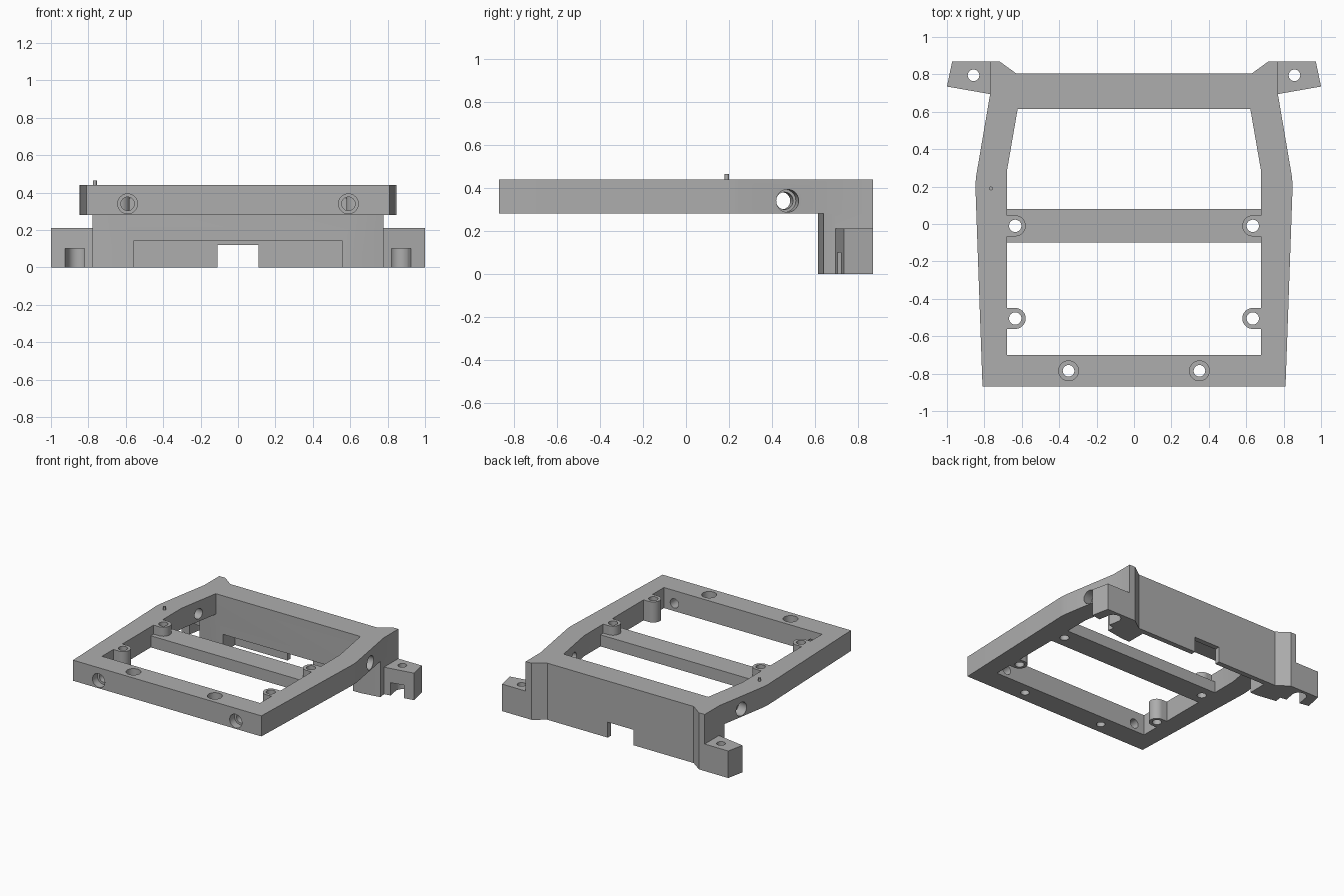
import bpy, bmesh
from math import radians
from mathutils import Vector

old = bpy.data.objects.get("Cube")
if old:
    bpy.data.objects.remove(old, do_unlink=True)

grey = bpy.data.materials.new("mid grey")
grey.use_nodes = True
COLOUR = (0.42, 0.42, 0.42, 1)
grey.diffuse_color = COLOUR
grey.node_tree.nodes["Principled BSDF"].inputs["Base Color"].default_value = COLOUR

BOTTOM, TOP = 0.28, 0.44


def finish(name, bm):
    bmesh.ops.recalc_face_normals(bm, faces=bm.faces)
    mesh = bpy.data.meshes.new(name)
    bm.to_mesh(mesh)
    bm.free()
    mesh.materials.append(grey)
    obj = bpy.data.objects.new(name, mesh)
    bpy.context.collection.objects.link(obj)
    return obj


def prism(name, points, z0, z1):
    """Extrude a plan outline between two heights."""
    bm = bmesh.new()
    face = bm.faces.new([bm.verts.new((x, y, z0)) for x, y in points])
    new = bmesh.ops.extrude_face_region(bm, geom=[face])["geom"]
    bmesh.ops.translate(bm, vec=(0, 0, z1 - z0),
                        verts=[v for v in new if isinstance(v, bmesh.types.BMVert)])
    return finish(name, bm)


def box(name, x0, x1, y0, y1, z0, z1):
    return prism(name, [(x0, y0), (x1, y0), (x1, y1), (x0, y1)], z0, z1)


def rod(name, start, end, radius, sides=40):
    """Cylinder between two points."""
    a, b = Vector(start), Vector(end)
    bm = bmesh.new()
    bmesh.ops.create_cone(bm, cap_ends=True, segments=sides, radius1=radius,
                          radius2=radius, depth=(b - a).length)
    turn = (b - a).to_track_quat("Z", "Y").to_matrix().to_4x4()
    turn.translation = (a + b) / 2
    bmesh.ops.transform(bm, matrix=turn, verts=bm.verts)
    return finish(name, bm)


def combine(target, tool, operation):
    mod = target.modifiers.new("join", "BOOLEAN")
    mod.operation, mod.solver, mod.object = operation, "EXACT", tool
    bpy.context.view_layer.objects.active = target
    bpy.ops.object.modifier_apply(modifier=mod.name)
    bpy.data.objects.remove(tool, do_unlink=True)


def mirrored(half):
    """Complete an outline listed from front to back on the +x side."""
    return half + [(-x, y) for x, y in reversed(half)]


def flip(points, s):
    return [(x * s, y) for x, y in points]


# Main frame with its tapered opening
frame = prism("frame", mirrored([(0.81, -0.87), (0.848, 0.2), (0.845, 0.25), (0.77, 0.69),
                                 (0.77, 0.87), (0.72, 0.87), (0.63, 0.805)]), BOTTOM, TOP)
opening = prism("opening", mirrored([(0.68, -0.7), (0.68, 0.28), (0.622, 0.615)]), 0.2, 0.5)
combine(frame, opening, "DIFFERENCE")

# Back wall, hollowed from the front and notched in the middle
wall = prism("back_wall", mirrored([(0.622, 0.615), (0.778, 0.64), (0.77, 0.69), (0.77, 0.87),
                                    (0.72, 0.87), (0.63, 0.805)]), 0, BOTTOM)
combine(wall, box("recess", -0.56, 0.56, 0.5, 0.765, -0.1, 0.14), "DIFFERENCE")
combine(wall, box("notch", -0.11, 0.11, 0.5, 0.9, -0.1, 0.12), "DIFFERENCE")
combine(frame, wall, "UNION")

# Cross bar
combine(frame, box("cross_bar", -0.7, 0.7, -0.1, 0.08, BOTTOM, 0.37), "UNION")

for s in (-1, 1):
    # Screw bosses on the inner sides
    for y in (-0.505, -0.01):
        combine(frame, box("boss_web", *sorted((0.635 * s, 0.7 * s)),
                           y - 0.056, y + 0.056, BOTTOM, TOP), "UNION")
        combine(frame, rod("boss", (0.635 * s, y, BOTTOM), (0.635 * s, y, TOP), 0.056), "UNION")
        combine(frame, rod("boss_hole", (0.635 * s, y, 0.1), (0.635 * s, y, 0.6), 0.033),
                "DIFFERENCE")

    # Mounting ears with a screw hole and a nut slot open to the front
    ear = prism("ear", flip([(0.76, 0.693), (1, 0.735), (0.972, 0.87), (0.76, 0.87)], s), 0, 0.21)
    hole = Vector((0.858 * s, 0.795, 0))
    out = Vector((0.174 * s, -0.985, 0))
    side = Vector((0.985 * s, 0.174, 0)) * 0.053
    ends = [hole - side, hole + side, hole + out * 0.2 + side, hole + out * 0.2 - side]
    slot = prism("slot", [(p.x, p.y) for p in ends], -0.1, 0.1)
    combine(ear, slot, "DIFFERENCE")
    combine(ear, rod("slot_end", hole - Vector((0, 0, 0.1)), hole + Vector((0, 0, 0.1)), 0.053),
            "DIFFERENCE")
    combine(ear, rod("ear_hole", hole, hole + Vector((0, 0, 0.4)), 0.031), "DIFFERENCE")
    combine(frame, ear, "UNION")

    # Counterbored holes: front rail top, front face, sloped sides
    slope = Vector((0.986 * s, 0.168, 0))
    for start, axis, depth, length, inner in (
            ((0.35 * s, -0.785, TOP), Vector((0, 0, -1)), 0.08, 0.3, 0.031),
            ((0.59 * s, -0.87, 0.34), Vector((0, 1, 0)), 0.06, 0.22, 0.036),
            ((0.807 * s, 0.472, 0.34), -slope, 0.08, 0.25, 0.04)):
        start = Vector(start)
        combine(frame, rod("wide_bore", start - axis * 0.05, start + axis * depth, 0.053),
                "DIFFERENCE")
        combine(frame, rod("narrow_bore", start - axis * 0.05, start + axis * length, inner),
                "DIFFERENCE")

# Small locating pin on the right rail
pin = rod("locating_pin", (-0.765, 0.19, TOP - 0.02), (-0.765, 0.19, 0.465), 0.01, 16)

# Smooth the round surfaces, keep the edges crisp
bpy.ops.object.select_all(action="DESELECT")
for obj in (frame, pin):
    obj.select_set(True)
    bpy.context.view_layer.objects.active = obj
bpy.ops.object.shade_smooth_by_angle(angle=radians(12))
